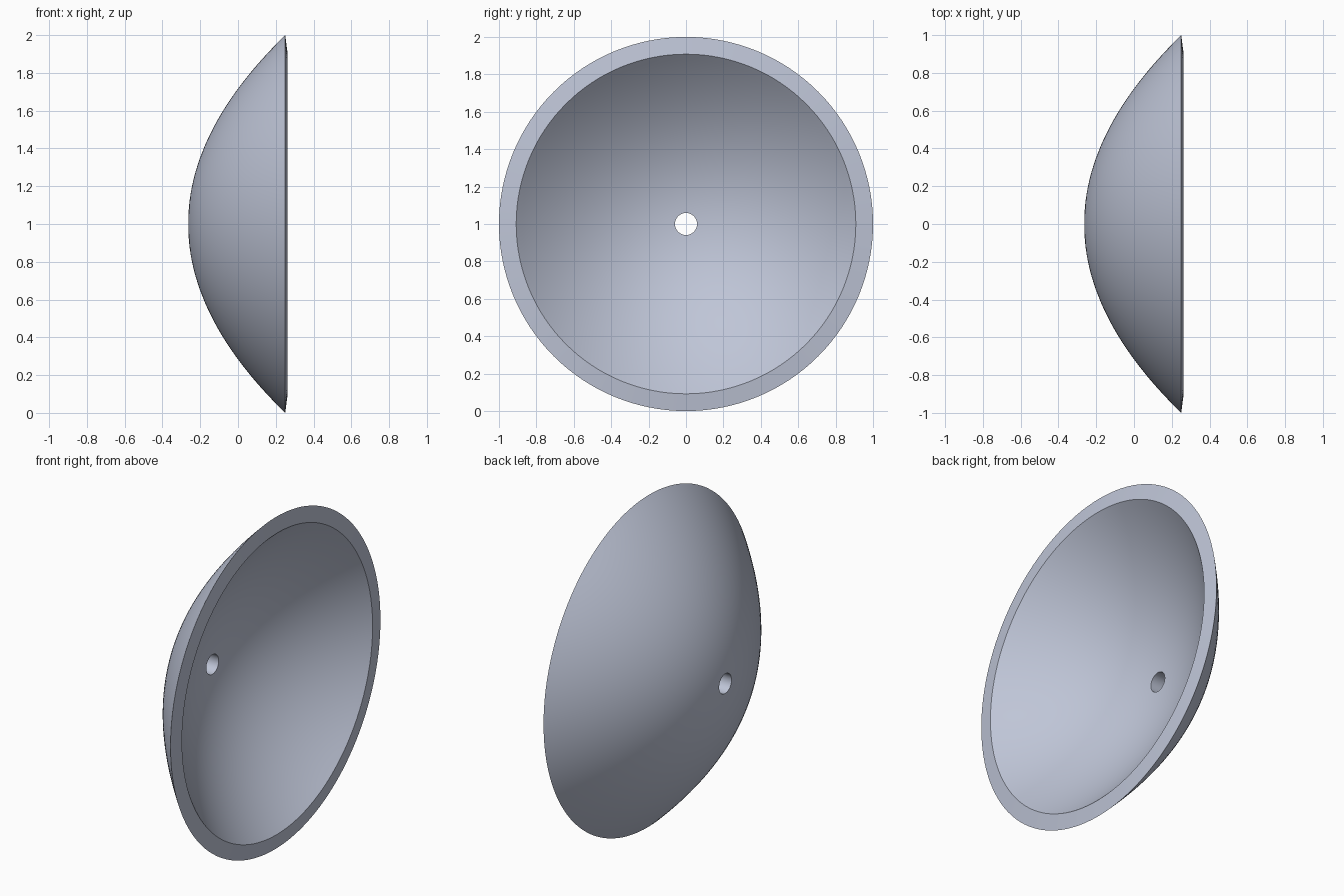
import bpy
import bmesh
from math import cos, sin, tau, radians

cube = bpy.data.objects.get("Cube")
if cube:
    bpy.data.objects.remove(cube, do_unlink=True)

SEGMENTS = 128
STEPS = 28
HOLE = 0.059

# Single grey-blue finish
COLOUR = (0.52, 0.56, 0.68, 1.0)
finish = bpy.data.materials.new("pale blue grey")
finish.use_nodes = True
finish.diffuse_color = COLOUR
finish.node_tree.nodes["Principled BSDF"].inputs["Base Color"].default_value = COLOUR


def parabola(vertex, edge_x, edge_r):
    """Points (x, radius) of a parabolic arc from the hole to the edge."""
    k = (edge_x - vertex) / edge_r ** 2
    radii = [HOLE + (edge_r - HOLE) * i / STEPS for i in range(STEPS + 1)]
    return [(vertex + k * r * r, r) for r in radii]


# Closed wall section: outer skin, lip, inner skin, hole wall
outer = parabola(-0.264, 0.25, 1.0)
inner = parabola(-0.172, 0.262, 0.908)
section = outer + inner[::-1]

# Revolve the section about the x axis
bm = bmesh.new()
rings = []
for s in range(SEGMENTS):
    a = tau * s / SEGMENTS
    rings.append([bm.verts.new((x, r * cos(a), 1 + r * sin(a))) for x, r in section])
for s, ring in enumerate(rings):
    following = rings[(s + 1) % SEGMENTS]
    for i in range(len(section)):
        j = (i + 1) % len(section)
        bm.faces.new((ring[i], ring[j], following[j], following[i]))
bmesh.ops.recalc_face_normals(bm, faces=bm.faces)

mesh = bpy.data.meshes.new("dish")
bm.to_mesh(mesh)
bm.free()
mesh.materials.append(finish)
dish = bpy.data.objects.new("dish", mesh)
bpy.context.collection.objects.link(dish)

# Smooth skins with crisp lip and hole edges
bpy.ops.object.select_all(action="DESELECT")
dish.select_set(True)
bpy.context.view_layer.objects.active = dish
bpy.ops.object.shade_smooth_by_angle(angle=radians(30))
